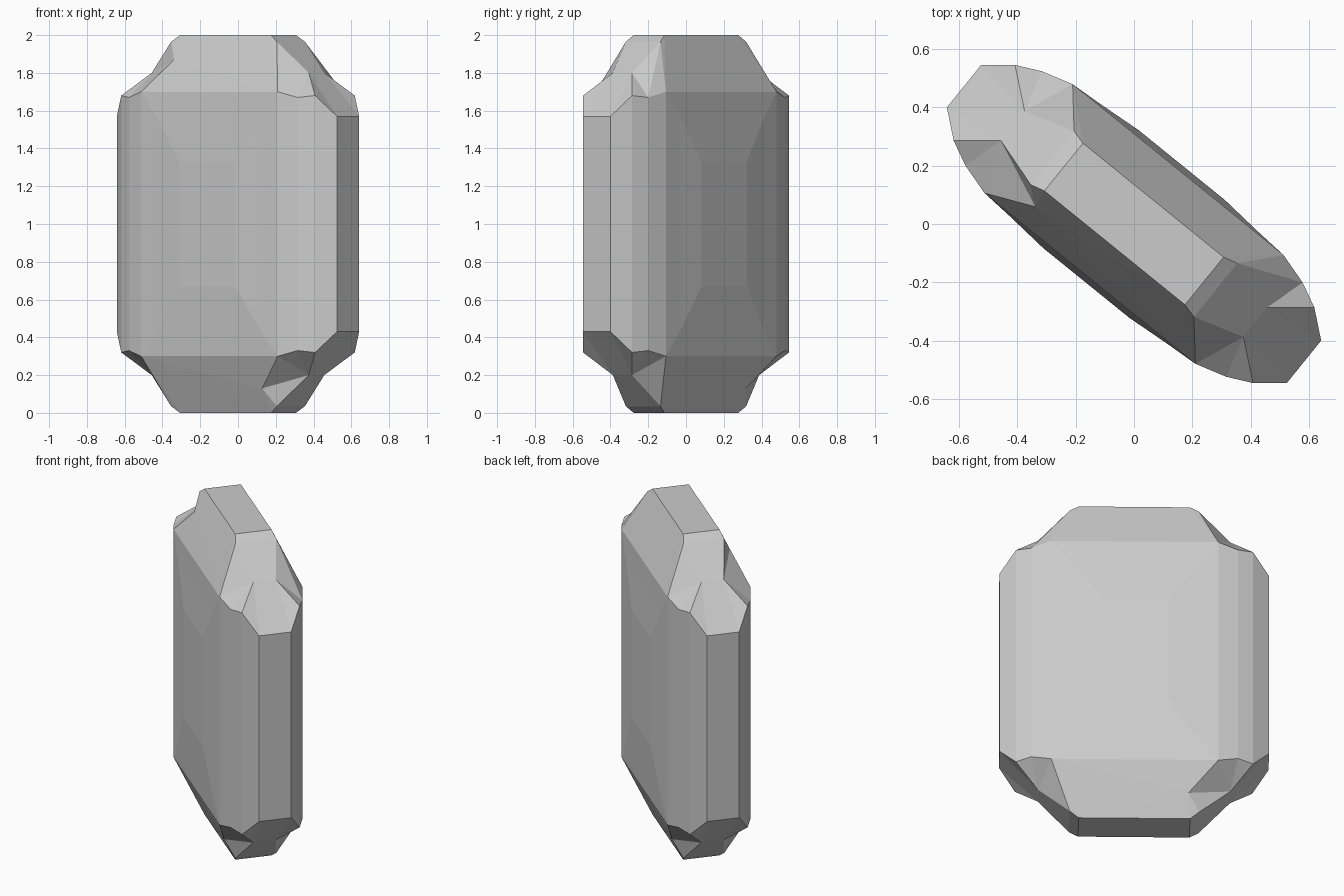
import bpy, bmesh, math
from mathutils import Matrix

if "Cube" in bpy.data.objects:
    bpy.data.objects.remove(bpy.data.objects["Cube"])

# One octant of the cut stone: (along width, thickness, height from centre)
PTS = {
    'P': (.19, .26, .33),    # central panel
    'Q': (.35, .247, .56),   # panel surround
    'E': (.465, .24, .70),   # main shoulder
    'F': (.575, .208, .67),
    'G': (.66, .167, .68),
    'H': (.75, .093, .57),   # narrow end
    'N': (.535, .065, .80),  # inner corner
    'B': (.36, .118, .965),  # plateau rim
    'A': (.31, .105, 1.0),   # plateau
    'C': (.30, .167, .87),   # notch point
}
# Corners (u, v, z signs) where the cut bites inward
NOTCHED = {(-1, -1, 1), (1, -1, -1), (-1, 1, -1)}
S = (-1, 1)

bm = bmesh.new()
verts = {}


def vert(n, u, v, z):
    key = (n, u, v, z)
    if key not in verts:
        x, y, h = PTS[n]
        verts[key] = bm.verts.new((x * u, y * v, h * z))
    return verts[key]


def face(*keys):
    bm.faces.new([vert(*k) for k in keys])


for v in S:
    # broad face: panel, two bevelled frames
    face(('P', -1, v, -1), ('P', 1, v, -1), ('P', 1, v, 1), ('P', -1, v, 1))
    for a, b in ('PQ', 'QE'):
        for s in S:
            face((a, -1, v, s), (a, 1, v, s), (b, 1, v, s), (b, -1, v, s))
            face((a, s, v, -1), (a, s, v, 1), (b, s, v, 1), (b, s, v, -1))
    # long upright facets round the side
    for u in S:
        for a, b in ('EF', 'FG', 'GH'):
            face((a, u, v, -1), (a, u, v, 1), (b, u, v, 1), (b, u, v, -1))
    # sloping crown facets
    for z in S:
        loop = []
        for u, order in ((-1, 'ECA'), (1, 'ACE')):
            for n in order:
                if n != 'C' or (u, v, z) in NOTCHED:
                    loop.append((n, u, v, z))
        face(*loop)

# corner facets
for u in S:
    for v in S:
        for z in S:
            if (u, v, z) in NOTCHED:
                tris = ['ACB', 'BCN', 'CEN', 'EFN']
            elif v * z > 0 and u > 0:
                tris = ['AEB', 'BEF', 'BFN']
            else:
                tris = ['AEB', 'BEN', 'EFN']
            for t in tris + ['FGN', 'GHN']:
                face(*[(n, u, v, z) for n in t])

# narrow ends and plateaus
for u in S:
    face(('H', u, -1, -1), ('H', u, 1, -1), ('H', u, 1, 1), ('H', u, -1, 1))
    for z in S:
        for a, b in ('AB', 'BN', 'NH'):
            face((a, u, -1, z), (a, u, 1, z), (b, u, 1, z), (b, u, -1, z))
for z in S:
    face(('A', -1, -1, z), ('A', 1, -1, z), ('A', 1, 1, z), ('A', -1, 1, z))

bmesh.ops.triangulate(bm, faces=bm.faces[:])
bmesh.ops.recalc_face_normals(bm, faces=bm.faces[:])

# turn on the vertical axis and stand on the ground
bm.transform(Matrix.Translation((0, 0, 1)) @ Matrix.Rotation(math.radians(-39), 4, 'Z'))
mesh = bpy.data.meshes.new("cut_gem")
bm.to_mesh(mesh)
bm.free()
gem = bpy.data.objects.new("cut_gem", mesh)
bpy.context.collection.objects.link(gem)
